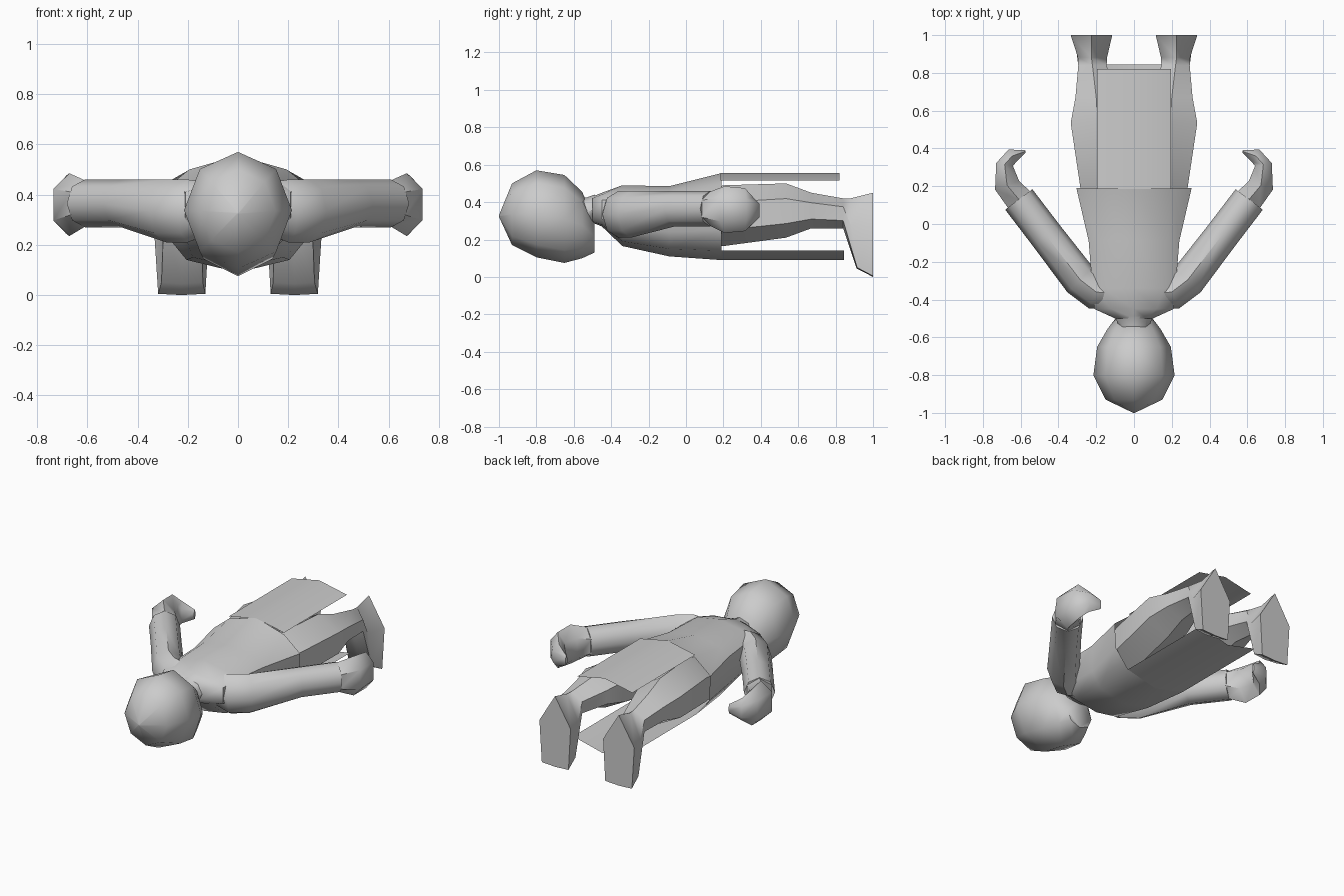
import bpy, math
from mathutils import Vector

if "Cube" in bpy.data.objects:
    bpy.data.objects.remove(bpy.data.objects["Cube"])


def make(name, verts, faces, angle=50):
    me = bpy.data.meshes.new(name)
    me.from_pydata([tuple(v) for v in verts], [], faces)
    me.polygons.foreach_set("use_smooth", [True] * len(me.polygons))
    me.set_sharp_from_angle(angle=math.radians(angle))
    ob = bpy.data.objects.new(name, me)
    bpy.context.collection.objects.link(ob)
    return ob


def loft(name, rings, cap_start=False, cap_end=False, s=1, angle=50):
    """Skin equal-length rings; s=-1 mirrors the part across x."""
    n = len(rings[0])
    verts = [(p[0] * s, p[1], p[2]) for r in rings for p in r]
    faces = []
    for i in range(len(rings) - 1):
        for j in range(n):
            k = (j + 1) % n
            faces.append([i * n + j, i * n + k, (i + 1) * n + k, (i + 1) * n + j])
    if cap_start:
        faces.append(list(range(n))[::-1])
    if cap_end:
        b = (len(rings) - 1) * n
        faces.append(list(range(b, b + n)))
    if s > 0:
        faces = [f[::-1] for f in faces]
    return make(name, verts, faces, angle)


def oval(y, rx, zt, zb, n=8):
    zc, rz = (zt + zb) / 2, (zt - zb) / 2
    return [(rx * math.sin(2 * math.pi * i / n), y, zc + rz * math.cos(2 * math.pi * i / n))
            for i in range(n)]


# Head: faceted ball, face pointing down, flat under the chin
loft("head", [oval(-1.0, 0.004, .33, .322), oval(-.93, .15, .50, .17),
              oval(-.80, .215, .57, .105), oval(-.65, .195, .545, .075),
              oval(-.555, .14, .455, .10), oval(-.49, .09, .30, .13)], True, True)

# Neck
loft("neck", [oval(-.60, .085, .42, .26), oval(-.53, .085, .425, .27),
              oval(-.49, .10, .44, .28)])


# Torso: ten-sided rings (y, top, upper edge x/z, side x/z, low side x/z, low edge x/z, bottom)
def torso_ring(y, zt, half, zb):
    return ([(0, y, zt)] + [(x, y, z) for x, z in half] + [(0, y, zb)]
            + [(-x, y, z) for x, z in half[::-1]])


loft("torso", [
    torso_ring(-.50, .43, [(.07, .42), (.10, .39), (.10, .33), (.07, .30)], .29),
    torso_ring(-.45, .45, [(.12, .44), (.21, .41), (.21, .31), (.12, .28)], .27),
    torso_ring(-.34, .49, [(.16, .46), (.22, .42), (.22, .26), (.15, .19)], .165),
    torso_ring(-.09, .485, [(.18, .455), (.24, .41), (.24, .24), (.18, .15)], .11),
    torso_ring(.19, .555, [(.195, .50), (.305, .41), (.295, .25), (.205, .14)], .09)],
    True, False)

# Hanging robe panels, creased down the middle
for name, y0, y1, ze, zc, w in (("back_panel", .185, .82, .515, .555, .195),
                                ("front_panel", .19, .845, .14, .09, .205)):
    pts = [(x, y, z) for y in (y0, y1) for x, z in ((-w, ze), (0, zc), (w, ze))]
    make(name, pts, [(0, 1, 4, 3), (1, 2, 5, 4)])


# Legs with boots: six-sided rings (y, inner x, outer x, bottom z, top z)
def leg_ring(y, xi, xo, zb, zt):
    c, h = (xi + xo) / 2, zt - zb
    a, b = zb + .72 * h, zb + .26 * h
    return [(c, y, zt), (xo, y, a), (xo, y, b), (c, y, zb), (xi, y, b), (xi, y, a)]


leg = [leg_ring(.10, .02, .27, .17, .46), leg_ring(.20, .02, .285, .165, .49),
       leg_ring(.535, .05, .335, .21, .50), leg_ring(.67, .09, .31, .26, .45),
       leg_ring(.84, .145, .295, .26, .42),
       [(.225, .88, .42), (.298, .885, .27), (.305, .915, .05),
        (.225, .912, .045), (.14, .915, .05), (.142, .885, .27)],
       [(.225, 1, .45), (.335, 1, .27), (.318, 1, .005),
        (.225, 1, 0), (.13, 1, .005), (.115, 1, .27)]]


# Arms and curled hands: (x, y, z, half width, half height, heading in degrees)
def limb_ring(x, y, z, w, h, heading, n):
    t = math.radians(heading)
    u = Vector((math.sin(t), -math.cos(t), 0))
    return [Vector((x, y, z)) + u * w * math.sin(2 * math.pi * i / n)
            + Vector((0, 0, h * math.cos(2 * math.pi * i / n))) for i in range(n)]


arm = [(.08, -.37, .35, .085, .09, 20), (.20, -.36, .335, .095, .125, 24),
       (.285, -.295, .335, .095, .125, 45), (.465, -.06, .365, .09, .095, 53),
       (.61, .13, .365, .09, .095, 53)]
hand = [(.605, .125, .365, .085, .09, 53), (.672, .205, .36, .078, .125, 70),
        (.685, .315, .36, .052, .115, 100), (.645, .36, .355, .045, .07, 150),
        (.575, .385, .35, .008, .03, 170)]

for side, s in (("left", 1), ("right", -1)):
    loft(side + "_leg", leg, True, True, s)
    loft(side + "_arm", [limb_ring(*r, 8) for r in arm], True, True, s)
    loft(side + "_hand", [limb_ring(*r, 6) for r in hand], True, True, s)
